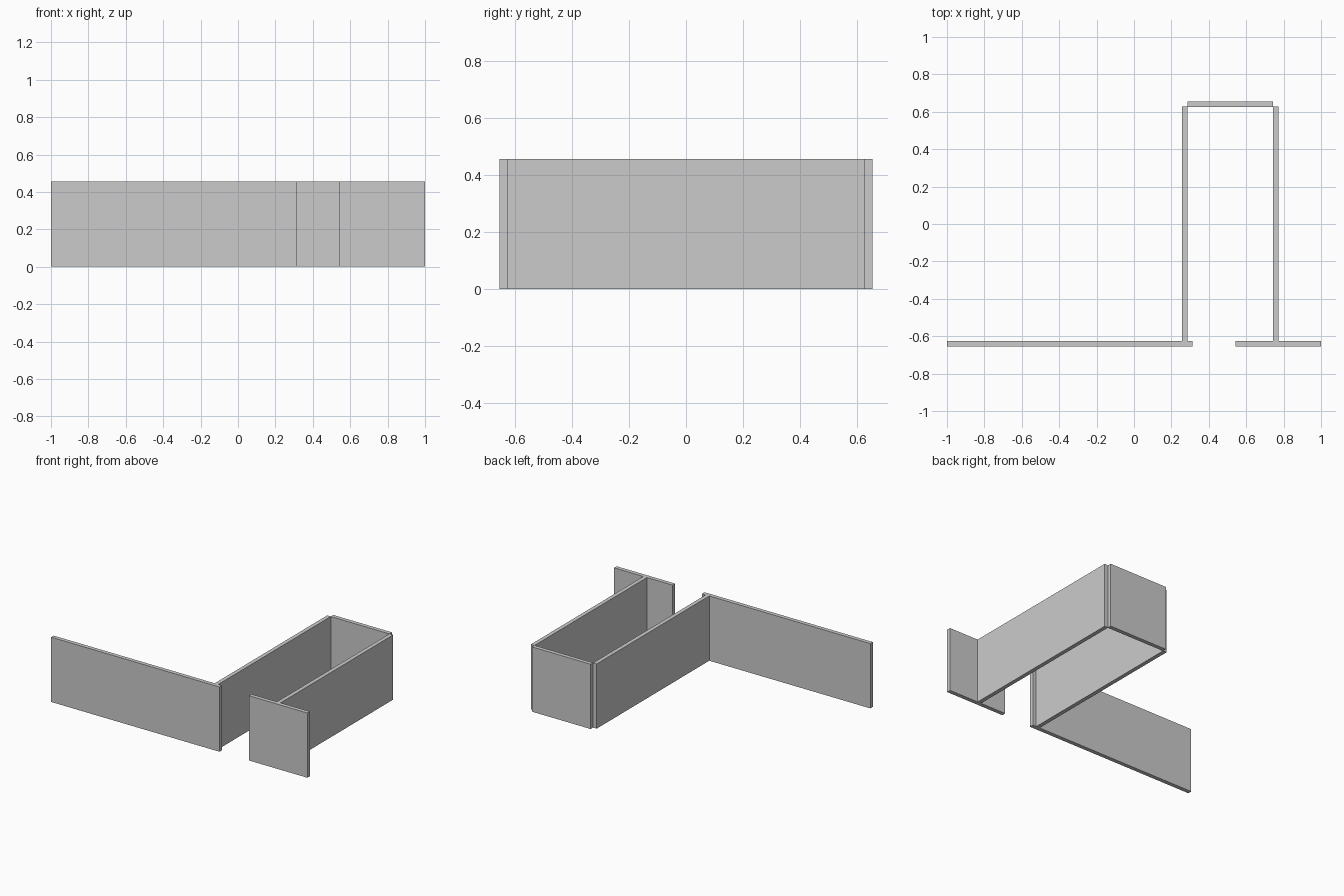
import bpy

# Remove the default cube
cube = bpy.data.objects.get("Cube")
if cube:
    bpy.data.objects.remove(cube, do_unlink=True)

# Single plain grey
grey = bpy.data.materials.new("plain_grey")
grey.use_nodes = True
GREY = (0.6, 0.6, 0.6, 1)
grey.diffuse_color = GREY
grey.node_tree.nodes["Principled BSDF"].inputs["Base Color"].default_value = GREY

HEIGHT = 0.457
THICK = 0.0285
FRONT = -0.655
BACK = 0.655


def wall(name, x0, x1, y0, y1):
    """Upright panel standing on the ground."""
    bpy.ops.mesh.primitive_cube_add(
        size=1, location=((x0 + x1) / 2, (y0 + y1) / 2, HEIGHT / 2))
    obj = bpy.context.object
    obj.name = name
    obj.scale = (x1 - x0, y1 - y0, HEIGHT)
    bpy.ops.object.transform_apply(location=False, rotation=False, scale=True)
    obj.data.materials.append(grey)
    return obj


# Front walls either side of the opening
wall("long_front_wall", -1, 0.314, FRONT, FRONT + THICK)
wall("short_front_wall", 0.543, 1, FRONT, FRONT + THICK)

# Parallel side walls of the corridor
for name, x in (("right_side_wall", 0.257), ("left_side_wall", 0.743)):
    wall(name, x, x + THICK, FRONT + THICK, BACK - THICK + 0.002)

# End wall closing the corridor
wall("back_wall", 0.286, 0.743, BACK - THICK, BACK)
